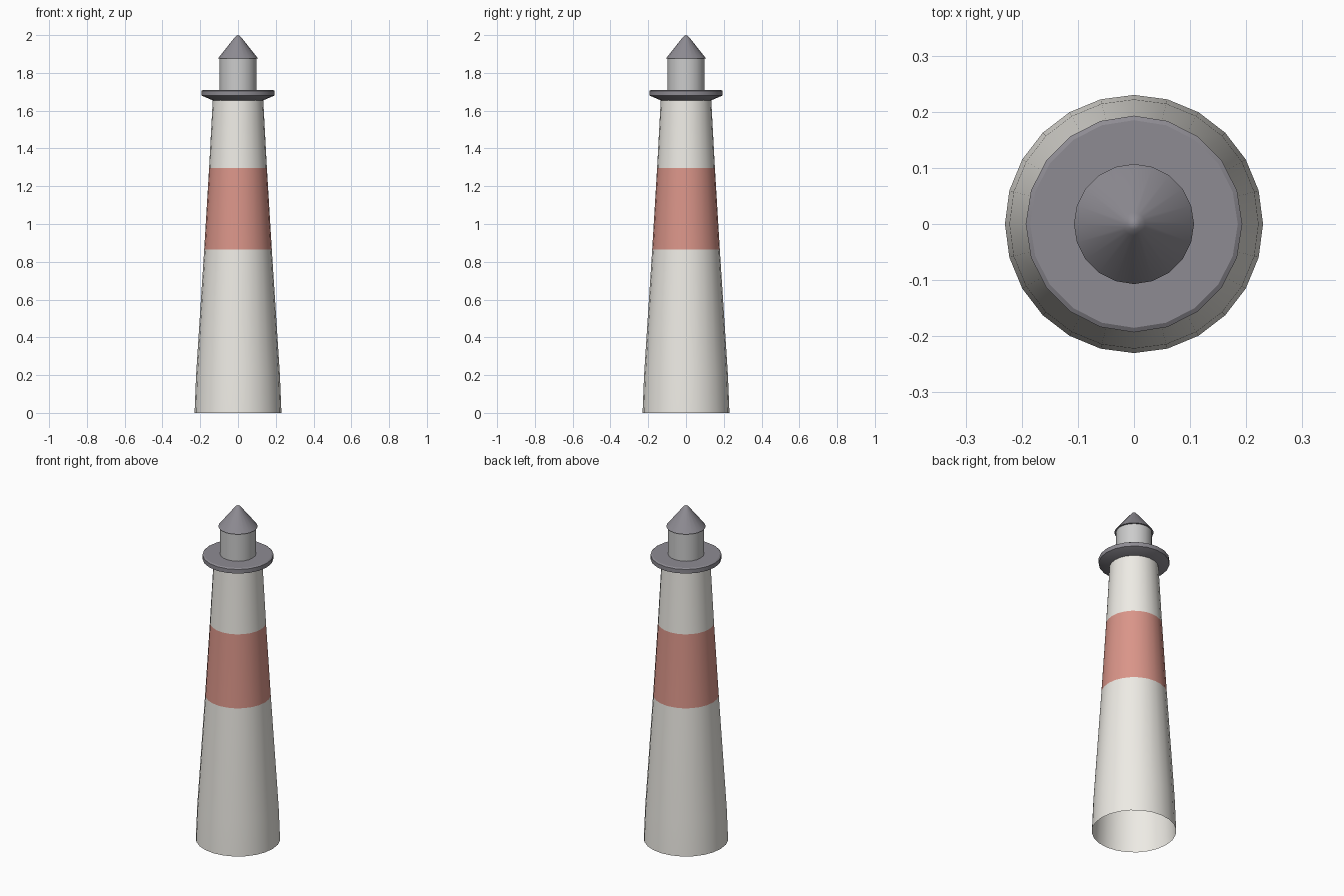
import bpy
import math

if "Cube" in bpy.data.objects:
    bpy.data.objects.remove(bpy.data.objects["Cube"])


def material(name, color):
    m = bpy.data.materials.new(name)
    m.diffuse_color = (*color, 1)
    m.use_nodes = True
    m.node_tree.nodes["Principled BSDF"].inputs["Base Color"].default_value = m.diffuse_color
    return m


def lathe(name, profile, sides, mats, bands=None):
    """Revolve (radius, z) points about z; zero radius makes a pole."""
    verts, rings, faces, slots = [], [], [], []
    for r, z in profile:
        count = 1 if r == 0 else sides
        rings.append([len(verts) + i for i in range(count)])
        for i in range(count):
            a = 2 * math.pi * i / sides
            verts.append((r * math.cos(a), r * math.sin(a), z))
    for k, (lo, hi) in enumerate(zip(rings, rings[1:])):
        for i in range(sides):
            j = (i + 1) % sides
            if len(lo) == 1:
                f = (lo[0], hi[j], hi[i])
            elif len(hi) == 1:
                f = (lo[i], lo[j], hi[0])
            else:
                f = (lo[i], lo[j], hi[j], hi[i])
            faces.append(f)
            slots.append(bands[k] if bands else 0)
    mesh = bpy.data.meshes.new(name)
    mesh.from_pydata(verts, [], faces)
    for m in mats:
        mesh.materials.append(m)
    mesh.polygons.foreach_set("material_index", slots)
    mesh.update()
    ob = bpy.data.objects.new(name, mesh)
    bpy.context.collection.objects.link(ob)
    bpy.ops.object.select_all(action='DESELECT')
    ob.select_set(True)
    bpy.context.view_layer.objects.active = ob
    bpy.ops.object.shade_smooth_by_angle(angle=math.radians(30))
    return ob


white = material("white_paint", (0.85, 0.83, 0.78))
red = material("red_paint", (0.70, 0.30, 0.25))
dark = material("dark_metal", (0.27, 0.26, 0.29))

# Tapered hollow tower, open at the foot, with one red band
lathe("tower", [(0.23, 0), (0.222, 0.2), (0.179, 0.865), (0.153, 1.297), (0.133, 1.67)],
      24, [white, red], [0, 0, 1, 0])

# Gallery deck with a bevelled underside
lathe("gallery", [(0, 1.655), (0.135, 1.655), (0.193, 1.68), (0.193, 1.705), (0.185, 1.71), (0, 1.71)],
      20, [dark])

# Lantern room
lathe("lantern_room", [(0.098, 1.70), (0.098, 1.88)], 20, [])

# Conical roof with a small rounded tip
lathe("roof", [(0, 1.875), (0.107, 1.875), (0.02, 1.985), (0.01, 1.996), (0, 2.0)], 20, [dark])
